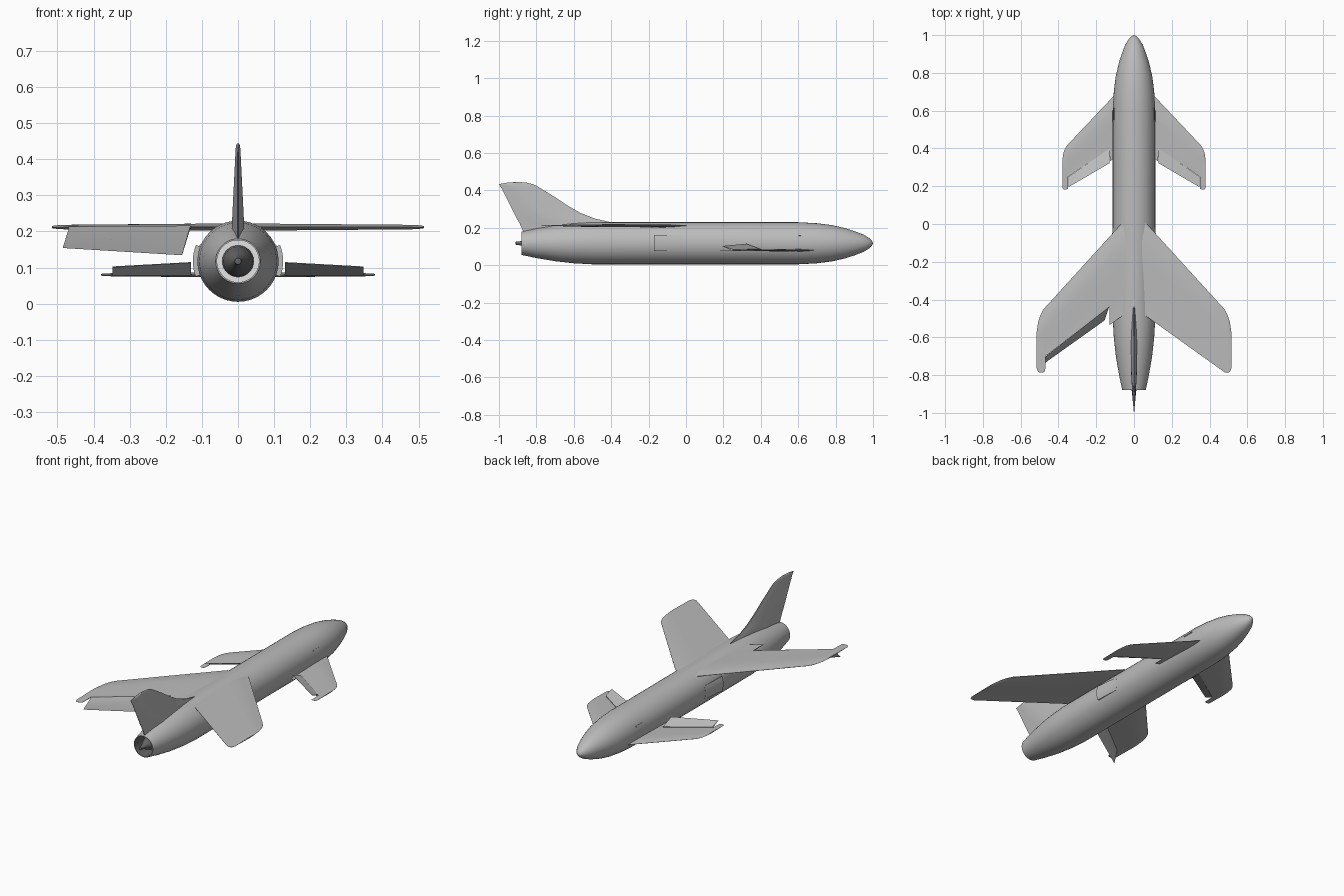
import bpy, bmesh, math

if "Cube" in bpy.data.objects:
    bpy.data.objects.remove(bpy.data.objects["Cube"])

CZ = 0.1175  # height of the body axis


def material(name, v):
    m = bpy.data.materials.new(name)
    m.diffuse_color = (v, v, v, 1)
    m.use_nodes = True
    m.node_tree.nodes["Principled BSDF"].inputs["Base Color"].default_value = m.diffuse_color
    return m


GREY = material("airframe grey", 0.5)
PALE = material("pale metal", 0.78)
DARK = material("dark exhaust", 0.13)


def finish(name, bm, mats, angle=35):
    bmesh.ops.recalc_face_normals(bm, faces=bm.faces)
    mesh = bpy.data.meshes.new(name)
    bm.to_mesh(mesh)
    bm.free()
    for m in mats:
        mesh.materials.append(m)
    ob = bpy.data.objects.new(name, mesh)
    bpy.context.collection.objects.link(ob)
    bpy.ops.object.select_all(action='DESELECT')
    ob.select_set(True)
    bpy.context.view_layer.objects.active = ob
    bpy.ops.object.shade_smooth_by_angle(angle=math.radians(angle))
    return ob


def loft(name, rings, mats=(GREY,), angle=35):
    """Join closed rings of points and cap both ends."""
    bm = bmesh.new()
    vs = [[bm.verts.new(p) for p in r] for r in rings]
    for a, b in zip(vs, vs[1:]):
        n = len(a)
        for i in range(n):
            bm.faces.new((a[i], a[(i + 1) % n], b[(i + 1) % n], b[i]))
    bm.faces.new(vs[0])
    bm.faces.new(vs[-1])
    return finish(name, bm, mats, angle)


def lathe(name, profile, mats, rule=None, n=40):
    """Spin (y, radius) points about the body axis."""
    bm = bmesh.new()
    vs = [bm.verts.new((r, y, CZ)) for y, r in profile]
    es = [bm.edges.new(p) for p in zip(vs, vs[1:])]
    bmesh.ops.spin(bm, geom=vs + es, cent=(0, 0, CZ), axis=(0, 1, 0),
                   angle=math.tau, steps=n)
    bmesh.ops.remove_doubles(bm, verts=bm.verts, dist=1e-5)
    if rule:
        for f in bm.faces:
            f.material_index = rule(f)
    return finish(name, bm, mats)


def section(le, te, cut, thick, peak, n=10):
    """Aerofoil outline as (chord position, offset), truncated at cut."""
    end = (le - cut) / (le - te)
    us = [end * (i / n) ** 1.6 for i in range(n + 1)]

    def half(u):
        s = 1 - (1 - u / peak) ** 2 if u < peak else 1 - (u - peak) / (1 - peak)
        return thick / 2 * max(s, 0.1)
    up = [(le + (te - le) * u, half(u)) for u in us]
    return up + [(y, -h) for y, h in reversed(up)]


def wing(name, side, z, stations, peak=0.3):
    """Stations are (x, leading y, trailing y, cut y, thickness)."""
    loft(name, [[(side * x, y, z + h) for y, h in section(le, te, cut, t, peak)]
                for x, le, te, cut, t in stations])


def flap(name, hinge_in, hinge_out, trail_in, trail_out):
    """Thin tapered control surface."""
    rings = []
    for a, b in ((hinge_in, trail_in), (hinge_out, trail_out)):
        rings.append([(a[0], a[1], a[2] + 0.004), (b[0], b[1], b[2] + 0.001),
                      (b[0], b[1], b[2] - 0.001), (a[0], a[1], a[2] - 0.004)])
    loft(name, rings)


def blister(name, side, a0, a1, ends, inner=0.107, n=8):
    """Curved pad on the body side; ends are (y, outer radius)."""
    def pt(r, i, y):
        a = math.radians(a0 + (a1 - a0) * i / n)
        return (side * r * math.cos(a), y, CZ + r * math.sin(a))
    loft(name, [[pt(r, i, y) for i in range(n + 1)] +
                [pt(inner, i, y) for i in range(n, -1, -1)] for y, r in ends])


# Body with hollow tail pipe
def body_rule(f):
    c = f.calc_center_median()
    r = math.hypot(c.x, c.z - CZ)
    if c.y < -0.78 and r < 0.0585:
        return 1 if c.y < -0.791 else 2
    return 0


lathe("fuselage", [
    (1, 0), (0.995, 0.012), (0.98, 0.027), (0.95, 0.046), (0.9, 0.065),
    (0.85, 0.081), (0.78, 0.097), (0.7, 0.107), (0.6, 0.1125), (0.2, 0.1125),
    (-0.2, 0.1125), (-0.5, 0.1125), (-0.6, 0.107), (-0.7, 0.096), (-0.8, 0.079),
    (-0.88, 0.062), (-0.88, 0.058), (-0.79, 0.058), (-0.79, 0)],
    (GREY, DARK, PALE), body_rule)

# Exhaust plug with blunt tip
lathe("exhaust_cone", [(-0.78, 0), (-0.78, 0.045), (-0.82, 0.04), (-0.86, 0.024),
                       (-0.885, 0.011), (-0.91, 0.009), (-0.912, 0)], (DARK,), n=28)

# Main wings: right one whole, left one cut for its lowered flap
inner = [(0, 0.04, -0.44, -0.44, 0.02), (0.07, -0.002, -0.492, -0.492, 0.02)]
tip = [(0.48, -0.452, -0.785, -0.785, 0.013), (0.497, -0.485, -0.787, -0.787, 0.011),
       (0.508, -0.52, -0.782, -0.782, 0.009), (0.515, -0.57, -0.765, -0.765, 0.006)]
wing("right_wing", 1, 0.212, inner + tip)
bay = [(0.13, -0.068, -0.535, -0.535, 0.019), (0.131, -0.069, -0.536, -0.44, 0.019),
       (0.469, -0.44, -0.777, -0.70, 0.013), (0.47, -0.441, -0.778, -0.778, 0.013)]
wing("left_wing", -1, 0.212, inner + bay + tip)
flap("left_wing_flap", (-0.132, -0.44, 0.212), (-0.467, -0.70, 0.209),
     (-0.155, -0.51, 0.135), (-0.485, -0.745, 0.155))

# Paired parts on both sides
for side, label in ((1, "right"), (-1, "left")):
    # Small forewing with raised flap
    wing(label + "_forewing", side, 0.08, [
        (0.07, 0.715, 0.37, 0.37, 0.014), (0.128, 0.656, 0.332, 0.332, 0.013),
        (0.129, 0.655, 0.331, 0.40, 0.013), (0.349, 0.422, 0.187, 0.25, 0.009),
        (0.35, 0.421, 0.186, 0.186, 0.009), (0.362, 0.405, 0.182, 0.182, 0.008),
        (0.373, 0.38, 0.183, 0.183, 0.007), (0.379, 0.34, 0.19, 0.19, 0.005)])
    flap(label + "_forewing_flap",
         (side * 0.13, 0.40, 0.082), (side * 0.347, 0.25, 0.081),
         (side * 0.13, 0.322, 0.114), (side * 0.347, 0.195, 0.102))
    # Side scoop and small vent
    blister(label + "_scoop", side, -20, 21, [(-0.17, 0.125), (-0.02, 0.113)])
    blister(label + "_vent", side, 21, 24, [(0.55, 0.115), (0.615, 0.115)])

# Tail fin: stations are (height, leading y, trailing y, thickness)
fin = [(0.18, -0.31, -0.87, 0.034), (0.225, -0.38, -0.89, 0.033),
       (0.25, -0.49, -0.905, 0.031), (0.28, -0.565, -0.92, 0.028),
       (0.32, -0.635, -0.94, 0.024), (0.37, -0.71, -0.965, 0.019),
       (0.41, -0.775, -0.985, 0.015), (0.428, -0.805, -0.997, 0.013),
       (0.434, -0.822, -1.0, 0.012), (0.441, -0.85, -0.96, 0.009),
       (0.444, -0.88, -0.92, 0.005)]
loft("tail_fin", [[(h, y, z) for y, h in section(le, te, te, t, 0.7)]
                  for z, le, te, t in fin])
